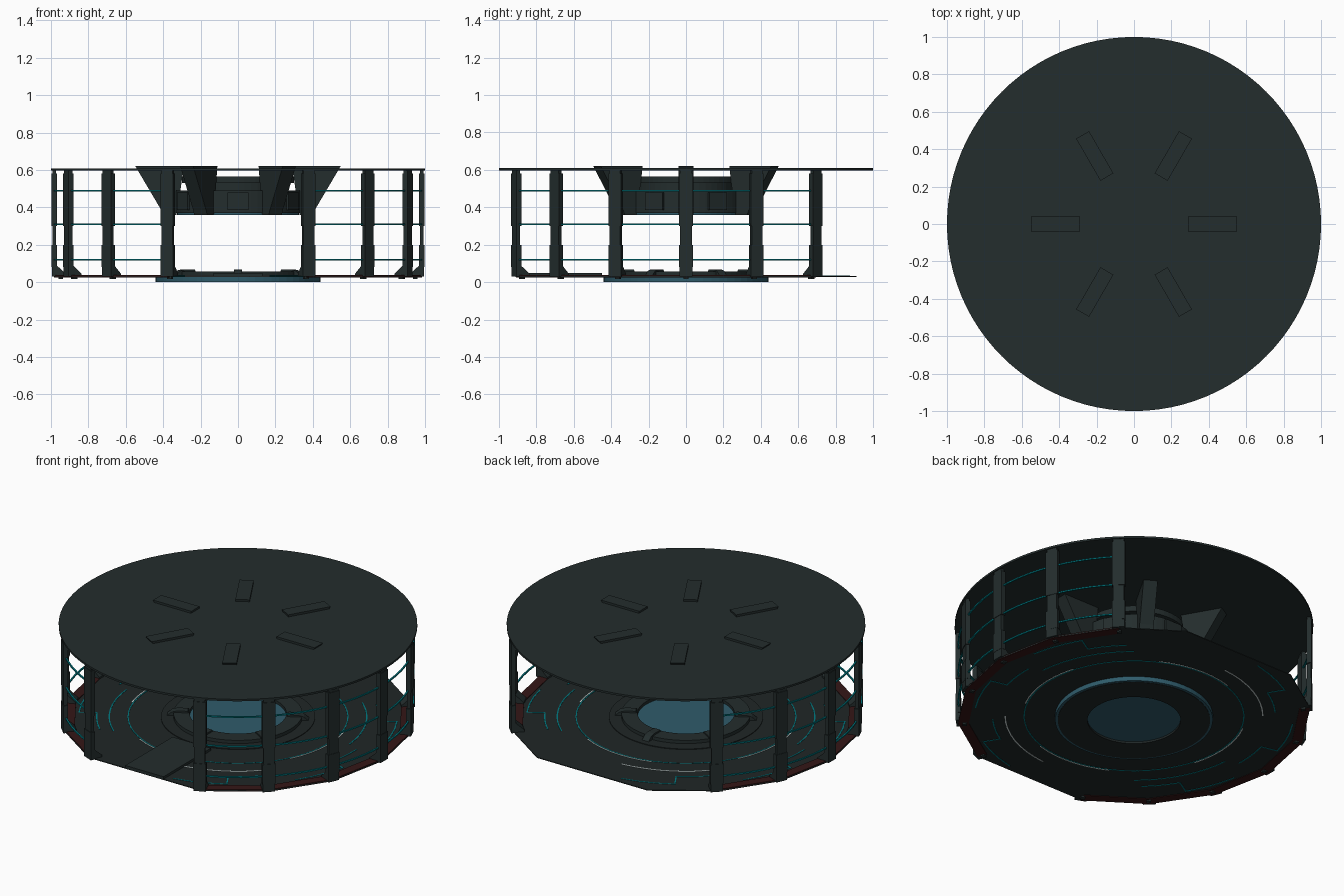
import bpy, bmesh, math
from math import sin, cos, radians

if "Cube" in bpy.data.objects:
    bpy.data.objects.remove(bpy.data.objects["Cube"])

def mat(name, c):
    m = bpy.data.materials.new(name)
    m.diffuse_color = (*c, 1)
    m.use_nodes = True
    m.node_tree.nodes["Principled BSDF"].inputs["Base Color"].default_value = m.diffuse_color
    return m

DARK = mat("dark_metal", (0.017, 0.026, 0.026))
FLOOR = mat("floor_metal", (0.014, 0.020, 0.020))
BLUE = mat("steel_blue", (0.028, 0.105, 0.145))
CYAN = mat("cyan_glow", (0.0, 0.20, 0.23))
WHITE = mat("white_glow", (0.75, 0.85, 0.85))
RED = mat("dark_red", (0.035, 0.008, 0.008))

def finish(name, bm, m, smooth=False):
    bmesh.ops.recalc_face_normals(bm, faces=bm.faces[:])
    me = bpy.data.meshes.new(name)
    bm.to_mesh(me)
    bm.free()
    me.materials.append(m)
    ob = bpy.data.objects.new(name, me)
    bpy.context.collection.objects.link(ob)
    if smooth:
        bpy.ops.object.select_all(action='DESELECT')
        ob.select_set(True)
        bpy.context.view_layer.objects.active = ob
        bpy.ops.object.shade_smooth_by_angle(angle=radians(30))
    return ob

def prism(name, pts, z0, z1, m, smooth=False):
    """Vertical extrusion of a flat outline."""
    bm = bmesh.new()
    lo = [bm.verts.new((x, y, z0)) for x, y in pts]
    hi = [bm.verts.new((x, y, z1)) for x, y in pts]
    n = len(pts)
    bm.faces.new(lo)
    bm.faces.new(hi)
    for i in range(n):
        bm.faces.new((lo[i], lo[(i + 1) % n], hi[(i + 1) % n], hi[i]))
    return finish(name, bm, m, smooth)

def circle(r, n):
    return [(r * cos(2 * math.pi * i / n), r * sin(2 * math.pi * i / n)) for i in range(n)]

def arc(name, r0, r1, z0, z1, m, a0=0, a1=360, step=6):
    """Ring or ring segment with a rectangular section, angles in degrees."""
    bm = bmesh.new()
    full = a1 - a0 >= 360
    n = max(1, round((a1 - a0) / step))
    rows = []
    for i in range(n if full else n + 1):
        a = radians(a0 + (a1 - a0) * i / n)
        rows.append([bm.verts.new((r * cos(a), r * sin(a), z))
                     for r, z in ((r0, z0), (r1, z0), (r1, z1), (r0, z1))])
    for i in range(n):
        p, q = rows[i], rows[(i + 1) % len(rows)]
        for k in range(4):
            bm.faces.new((p[k], p[(k + 1) % 4], q[(k + 1) % 4], q[k]))
    if not full:
        bm.faces.new(rows[0])
        bm.faces.new(rows[-1])
    return finish(name, bm, m)

def radial(name, profile, w, angle, m):
    """Profile in (radius, z), given a tangential width and turned to an angle."""
    a = radians(angle)
    bm = bmesh.new()
    sides = [[bm.verts.new((r * cos(a) - t * sin(a), r * sin(a) + t * cos(a), z))
              for r, z in profile] for t in (-w / 2, w / 2)]
    n = len(profile)
    for s in sides:
        bm.faces.new(s)
    for i in range(n):
        j = (i + 1) % n
        bm.faces.new((sides[0][i], sides[0][j], sides[1][j], sides[1][i]))
    return finish(name, bm, m)

def rect(r0, r1, z0, z1):
    return [(r0, z0), (r1, z0), (r1, z1), (r0, z1)]

# Ceiling disc
prism("ceiling", circle(1.0, 96), 0.597, 0.609, DARK, True)

# Floor: sixteen sides with flat front and back edges, hole for the platform
corners = [a * 22.5 for a in range(16) if a not in (4, 12)]
bm = bmesh.new()
rows = []
for a in corners:
    c, s = cos(radians(a)), sin(radians(a))
    rows.append([bm.verts.new((r * c, r * s, z)) for r, z in
                 ((0.40, 0.029), (0.985, 0.029), (0.985, 0.034), (0.40, 0.034))])
for i in range(len(rows)):
    p, q = rows[i], rows[(i + 1) % len(rows)]
    for k in range(4):
        bm.faces.new((p[k], p[(k + 1) % 4], q[(k + 1) % 4], q[k]))
finish("floor", bm, FLOOR)

# Glowing floor lines, showing above and below
ZL, ZH = 0.027, 0.036
arc("floor_line_inner", 0.610, 0.616, ZL, ZH, CYAN)
for k, a in enumerate((-5, 85, 175, 265)):
    arc(f"floor_white_arc_{k}", 0.619, 0.625, ZL, ZH, WHITE, a - 22, a + 22)
    arc(f"floor_mid_arc_{k}", 0.715, 0.722, ZL, ZH, WHITE if k % 2 else CYAN, a + 10, a + 55)
for k in range(8):
    a = k * 45 + 11
    if k in (1, 5):
        continue
    arc(f"floor_step_out_{k}", 0.885, 0.892, ZL, ZH, CYAN, a, a + 20)
    arc(f"floor_step_in_{k}", 0.785, 0.792, ZL, ZH, CYAN, a + 20, a + 36)
    radial(f"floor_step_join_{k}", rect(0.785, 0.892, ZL, ZH), 0.007, a + 20, CYAN)

# Front entrance walkway
prism("walkway", [(-0.13, -0.91), (0.13, -0.91), (0.13, -0.45), (-0.13, -0.45)], 0.033, 0.049, DARK)

# Red rim plates and rails on the two sides
spans = [(-67.5, 45), (135, 247.5)]
for s, (a0, a1) in enumerate(spans):
    arc(f"red_rim_{s}", 0.925, 0.984, 0.026, 0.038, RED, a0, a1, 22.5)
    for z in (0.12, 0.31, 0.49):
        arc(f"rail_{s}_{int(z * 100)}", 0.975, 0.984, z - 0.004, z + 0.004, CYAN, a0, a1, 4.5)

# Perimeter posts with inward feet
for k in range(16):
    if k in (3, 4, 5, 12):
        continue
    ang = k * 22.5
    radial(f"post_{k}", rect(0.972, 0.993, 0.03, 0.60), 0.062, ang, DARK)
    radial(f"post_lower_sleeve_{k}", rect(0.968, 0.996, 0.08, 0.20), 0.074, ang, DARK)
    radial(f"post_upper_sleeve_{k}", rect(0.968, 0.996, 0.30, 0.58), 0.074, ang, DARK)
    radial(f"post_foot_{k}", [(0.995, 0.03), (0.92, 0.03), (0.92, 0.045),
                              (0.97, 0.09), (0.995, 0.09)], 0.07, ang, DARK)
    radial(f"post_stud_{k}", rect(0.935, 0.96, 0.018, 0.034), 0.025, ang, DARK)

# Centre platform
arc("platform_rim", 0.36, 0.44, 0.002, 0.033, BLUE)
arc("platform_top_ring", 0.355, 0.43, 0.03, 0.038, FLOOR)
arc("platform_bottom_ring", 0.26, 0.425, 0.0, 0.012, FLOOR)
arc("platform_inner_ring", 0.27, 0.36, 0.01, 0.058, DARK)
prism("platform_glass", circle(0.28, 60), 0.012, 0.040, BLUE)
for k in range(6):
    radial(f"platform_clamp_{k}", [(0.27, 0.05), (0.40, 0.034), (0.37, 0.06), (0.34, 0.068), (0.28, 0.068)],
           0.045, k * 60 + 30, DARK)

# Six ceiling brackets whose tops pass through the ceiling
for k in range(6):
    radial(f"ceiling_bracket_{k}", [(0.29, 0.622), (0.55, 0.622), (0.41, 0.385), (0.40, 0.36),
                                    (0.33, 0.36), (0.32, 0.40)], 0.08, k * 60, DARK)

# Hanging projector
arc("projector_ring", 0.27, 0.335, 0.37, 0.49, DARK)
arc("projector_blue_band", 0.25, 0.325, 0.36, 0.372, BLUE)
prism("projector_lens", circle(0.25, 48), 0.385, 0.41, BLUE)
prism("projector_body", circle(0.27, 48), 0.41, 0.53, DARK)
arc("projector_upper_ring", 0.20, 0.30, 0.53, 0.565, DARK)
for k in range(6):
    radial(f"projector_box_{k}", rect(0.30, 0.345, 0.385, 0.48), 0.11, k * 60 + 30, DARK)
